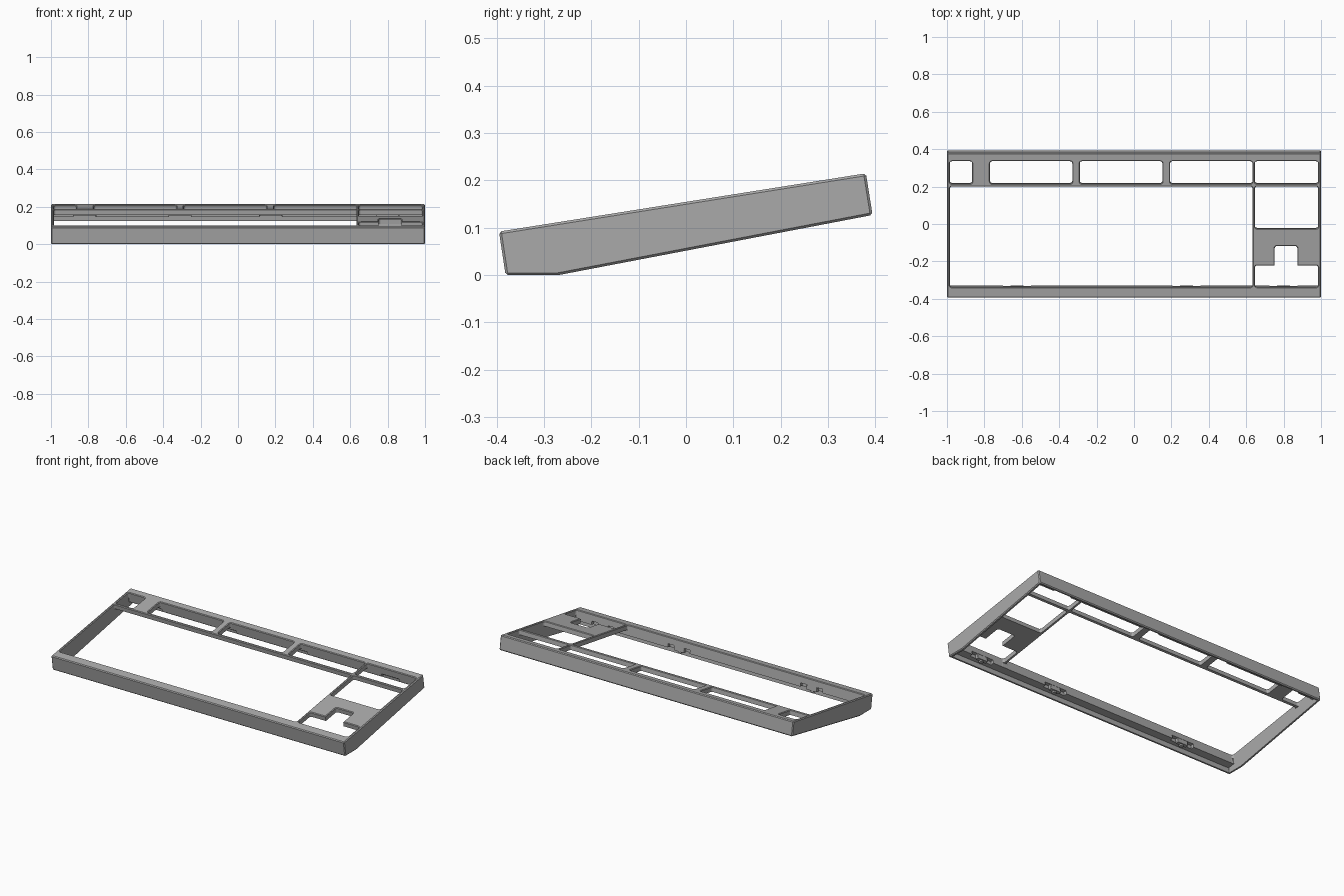
import bpy, bmesh, math
from mathutils import Matrix, Vector

cube = bpy.data.objects.get("Cube")
if cube:
    bpy.data.objects.remove(cube, do_unlink=True)

mat = bpy.data.materials.new("grey plastic")
mat.use_nodes = True
GREY = (0.4, 0.4, 0.4, 1)
mat.diffuse_color = GREY
mat.node_tree.nodes["Principled BSDF"].inputs["Base Color"].default_value = GREY

# Tilted frame: origin at the middle of the sloping top, w along its normal
TILT = math.atan2(0.123, 0.775)
FRAME = Matrix.Translation((0, -0.0075, 0.1535)) @ Matrix.Rotation(TILT, 4, 'X')


def loft(name, rings):
    """Closed solid through matching rings of points."""
    bm = bmesh.new()
    loops = [[bm.verts.new(p) for p in ring] for ring in rings]
    n = len(loops[0])
    for a, b in zip(loops, loops[1:]):
        for i in range(n):
            bm.faces.new((a[i], a[(i + 1) % n], b[(i + 1) % n], b[i]))
    bm.faces.new(loops[0])
    bm.faces.new(loops[-1])
    bmesh.ops.recalc_face_normals(bm, faces=bm.faces)
    mesh = bpy.data.meshes.new(name)
    bm.to_mesh(mesh)
    bm.free()
    mesh.materials.append(mat)
    obj = bpy.data.objects.new(name, mesh)
    bpy.context.collection.objects.link(obj)
    return obj


def rounded(x0, x1, v0, v1, w, r, grow=0.0):
    """Rounded rectangle outline in the tilted frame."""
    pts = []
    corners = ((x1, v1, -1, -1), (x0, v1, 1, -1), (x0, v0, 1, 1), (x1, v0, -1, 1))
    for k, (x, v, sx, sv) in enumerate(corners):
        for step in range(4):
            a = math.pi / 2 * (k + step / 3)
            px = x + sx * r + (r + grow) * math.cos(a)
            pv = v + sv * r + (r + grow) * math.sin(a)
            pts.append(FRAME @ Vector((px, pv, w)))
    return pts


def box(name, x0, x1, v0, v1, w0, w1, r=0.003):
    return loft(name, [rounded(x0, x1, v0, v1, w, r) for w in (w0, w1)])


def opening(x0, x1, y0, y1):
    """Key opening with a small chamfer round its top edge."""
    v0, v1 = ((y + 0.0075) / math.cos(TILT) for y in (y0, y1))
    rings = [(-0.1, 0), (-0.004, 0), (0.002, 0.006)]
    return loft("cutter", [rounded(x0, x1, v0, v1, w, 0.012, g) for w, g in rings])


def apply_modifiers(obj):
    deps = bpy.context.evaluated_depsgraph_get()
    mesh = bpy.data.meshes.new_from_object(obj.evaluated_get(deps))
    obj.modifiers.clear()
    obj.data = mesh


def cut(obj, cutter):
    mod = obj.modifiers.new("cut", 'BOOLEAN')
    mod.operation = 'DIFFERENCE'
    mod.solver = 'EXACT'
    mod.object = cutter
    apply_modifiers(obj)
    bpy.data.objects.remove(cutter, do_unlink=True)


# Wedge-shaped outer body with chamfered edges
profile = [(-0.395, 0.092), (0.380, 0.215), (0.394, 0.127), (-0.27, 0), (-0.381, 0)]
case = loft("keyboard_case_frame", [[(x, y, z) for y, z in profile] for x in (-1, 1)])
bevel = case.modifiers.new("edge", 'BEVEL')
bevel.width = 0.005
bevel.segments = 1
bevel.limit_method = 'ANGLE'
apply_modifiers(case)

# Hollow underside: deep under the key plate, shallower under the two lips
INNER = 0.985
LIP_FRONT, LIP_BACK = -0.334, 0.346
cut(case, box("cutter", -INNER, INNER, LIP_FRONT, LIP_BACK, -0.3, -0.03))
cut(case, box("cutter", -INNER, INNER, -0.378, 0.38, -0.3, -0.062))

# Clip notches in the inner faces of the lips
front_clips = (-0.625, 0.28, 0.8)
back_clips = (-0.82, -0.31, 0.175, 0.8)
for x in front_clips:
    cut(case, box("cutter", x - 0.075, x + 0.075, LIP_FRONT - 0.02, LIP_FRONT + 0.01, -0.1, -0.04))
for x in back_clips:
    cut(case, box("cutter", x - 0.06, x + 0.06, LIP_BACK - 0.01, LIP_BACK + 0.02, -0.1, -0.045))

# Function row
for x0, x1 in ((-INNER, -0.865), (-0.77, -0.33), (-0.29, 0.152), (0.193, 0.634), (0.646, INNER)):
    cut(case, opening(x0, x1, 0.215, 0.335))

# Main key field, navigation block, arrow row and raised arrow key
for area in ((-INNER, 0.634, -0.338, 0.2), (0.646, INNER, -0.025, 0.2),
             (0.646, INNER, -0.338, -0.222), (0.752, 0.873, -0.3, -0.118)):
    cut(case, opening(*area))

# Retaining clips and pegs under the front lip
for x in front_clips:
    box("front_clip", x - 0.035, x + 0.035, LIP_FRONT - 0.022, LIP_FRONT - 0.002, -0.068, -0.038)
    box("clip_peg", x - 0.012, x + 0.012, LIP_FRONT - 0.03, LIP_FRONT - 0.008, -0.078, -0.05, 0.008)
